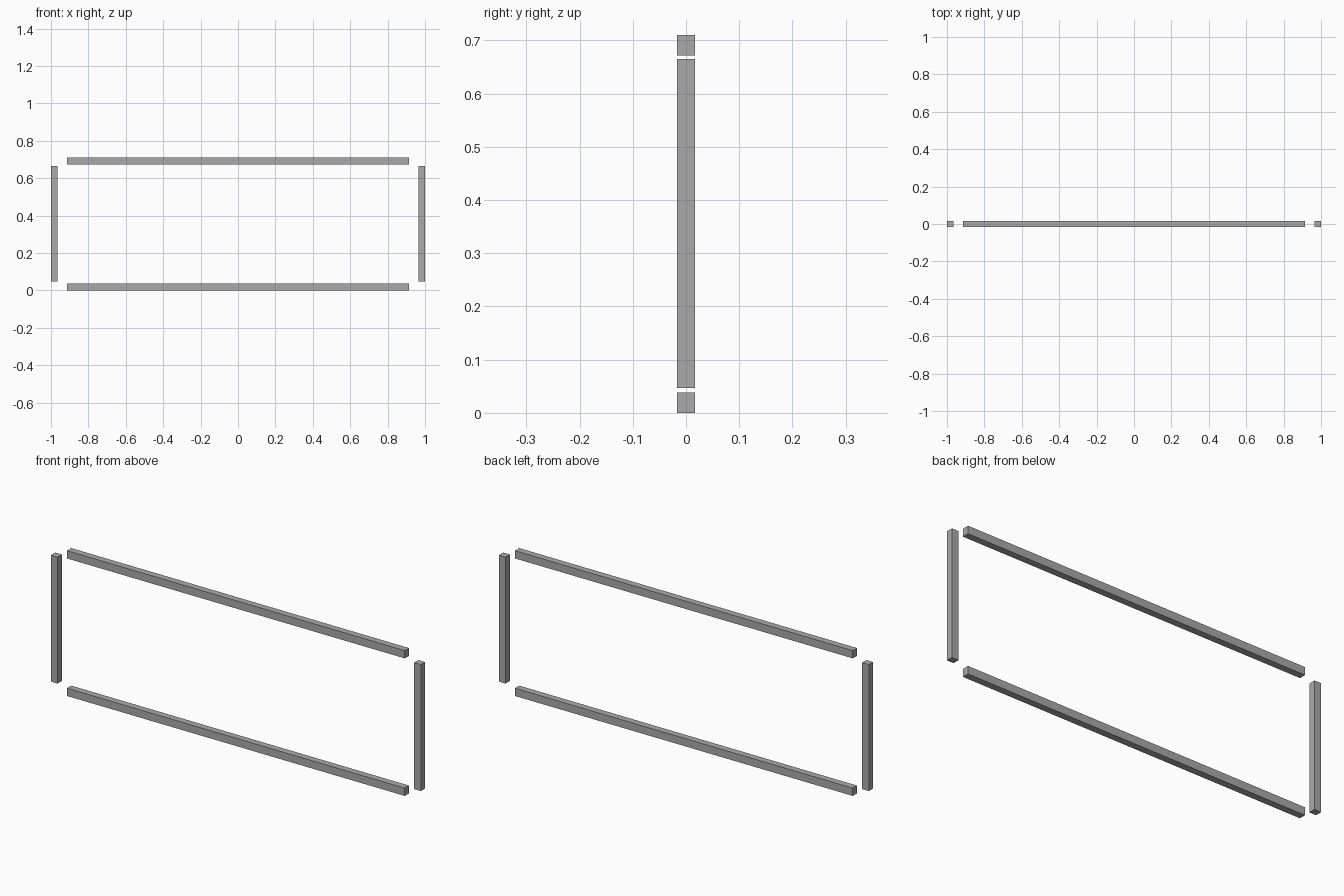
import bpy

if "Cube" in bpy.data.objects:
    bpy.data.objects.remove(bpy.data.objects["Cube"])

# One plain grey for the whole frame
grey = bpy.data.materials.new("grey")
grey.diffuse_color = (0.4, 0.4, 0.4, 1)
grey.use_nodes = True
grey.node_tree.nodes["Principled BSDF"].inputs["Base Color"].default_value = grey.diffuse_color

DEPTH = 0.033


def bar(name, x0, x1, z0, z1):
    """Square-edged bar spanning the given x and z ranges."""
    bpy.ops.mesh.primitive_cube_add(size=1, location=((x0 + x1) / 2, 0, (z0 + z1) / 2))
    ob = bpy.context.object
    ob.name = name
    ob.scale = (x1 - x0, DEPTH, z1 - z0)
    bpy.ops.object.transform_apply(location=False, rotation=False, scale=True)
    ob.data.materials.append(grey)


# Long rails, top and bottom
bar("bottom_rail", -0.913, 0.913, 0.0, 0.038)
bar("top_rail", -0.913, 0.913, 0.672, 0.71)

# Short posts at each end, set apart from the rails
bar("left_post", -1.0, -0.964, 0.047, 0.665)
bar("right_post", 0.964, 1.0, 0.047, 0.665)
